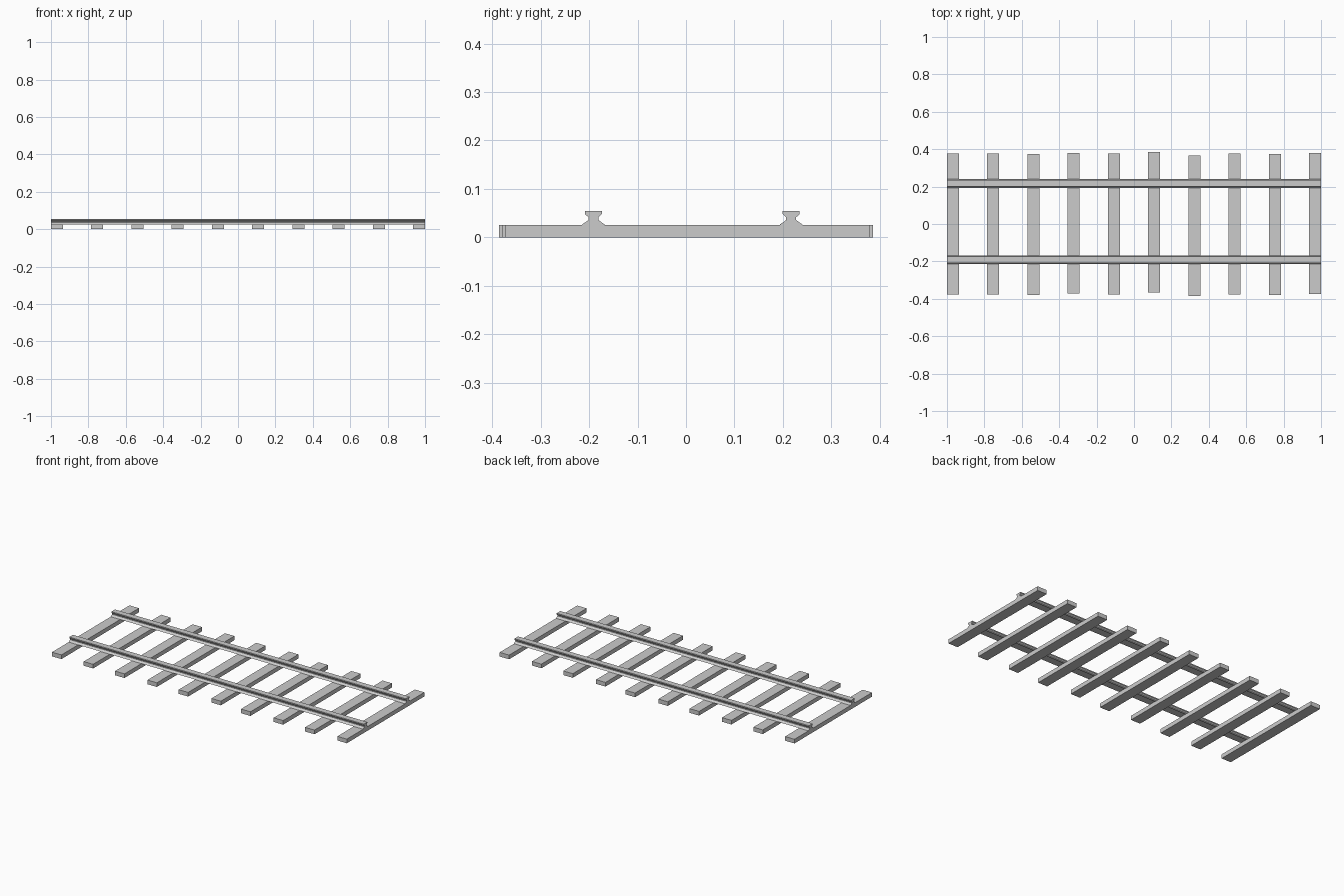
import bpy, bmesh

if "Cube" in bpy.data.objects:
    bpy.data.objects.remove(bpy.data.objects["Cube"])

SLEEPER_TOP = 0.0255


def extrude_x(name, profile, x0, x1):
    """Solid with a (y, z) cross-section running from x0 to x1."""
    bm = bmesh.new()
    face = bm.faces.new([bm.verts.new((x0, y, z)) for y, z in profile])
    ext = bmesh.ops.extrude_face_region(bm, geom=[face], use_keep_orig=True)
    verts = [g for g in ext["geom"] if isinstance(g, bmesh.types.BMVert)]
    bmesh.ops.translate(bm, verts=verts, vec=(x1 - x0, 0, 0))
    bmesh.ops.recalc_face_normals(bm, faces=bm.faces)
    mesh = bpy.data.meshes.new(name)
    bm.to_mesh(mesh)
    bm.free()
    obj = bpy.data.objects.new(name, mesh)
    bpy.context.collection.objects.link(obj)
    return obj


# Sleepers: evenly spaced planks, each slipped a little sideways
half_w, half_l = 0.032, 0.376
shifts = [0, 0, -0.003, 0.004, 0, 0.01, -0.01, 0, -0.003, 0.003]
for i, s in enumerate(shifts):
    x = -1 + half_w + i * (2 - 2 * half_w) / (len(shifts) - 1)
    box = [(s - half_l, 0), (s + half_l, 0),
           (s + half_l, SLEEPER_TOP), (s - half_l, SLEEPER_TOP)]
    extrude_x(f"sleeper_{i + 1}", box, x - half_w, x + half_w)

# Rails: foot, web and head as a half profile mirrored about the web
half = [(0.0235, SLEEPER_TOP), (0.0225, 0.027), (0.0105, 0.0355),
        (0.0105, 0.0415), (0.0175, 0.048), (0.0175, 0.0545)]
for name, y in (("front_rail", -0.191), ("back_rail", 0.217)):
    profile = [(y + w, z) for w, z in half]
    profile += [(y - w, z) for w, z in reversed(half)]
    extrude_x(name, profile, -1, 1)
